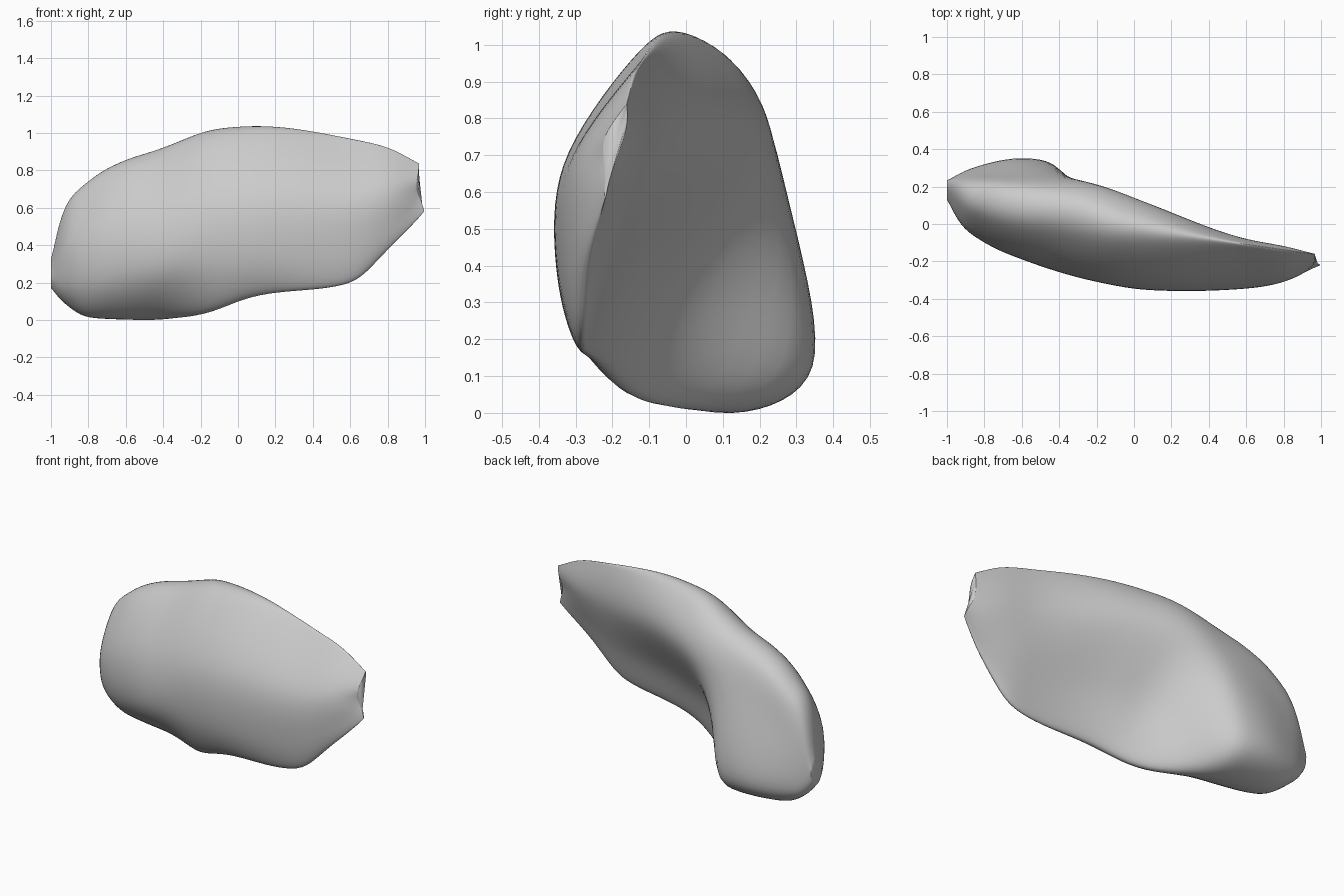
import bpy, bmesh, math

if "Cube" in bpy.data.objects:
    bpy.data.objects.remove(bpy.data.objects["Cube"])

# Cross-sections along x: x, then (y, z) of front top edge, back top edge,
# back ridge, hollow of the inner face, bottom, lower front
SECTIONS = [
    (-1.0, .19, .33, .215, .32, .235, .27, .22, .20, .17, .18, .13, .23),
    (-.93, .11, .58, .20, .58, .25, .43, .265, .14, .14, .105, .03, .19),
    (-.80, .05, .72, .20, .72, .265, .52, .315, .13, .11, .02, -.065, .18),
    (-.60, .00, .83, .18, .835, .27, .61, .35, .13, .08, .01, -.155, .21),
    (-.43, -.02, .88, .16, .89, .26, .66, .325, .13, .05, .01, -.22, .24),
    (-.30, -.05, .93, .14, .94, .24, .70, .14, .25, -.02, .015, -.26, .27),
    (-.17, -.08, .98, .10, .99, .205, .75, .01, .36, -.11, .035, -.29, .28),
    (.05, -.10, 1.01, .04, 1.01, .12, .77, -.09, .39, -.21, .12, -.335, .32),
    (.60, -.14, .945, -.10, .95, -.085, .73, -.20, .42, -.28, .20, -.335, .38),
    (.82, -.16, .905, -.135, .90, -.125, .75, -.20, .55, -.265, .41, -.295, .51),
    (.98, -.17, .835, -.16, .835, -.165, .77, -.205, .65, -.22, .59, -.22, .66),
]
RING, STEPS = 70, 72


def section_at(x):
    """Slope-limited cubic interpolation of the control sections."""
    s, n = SECTIONS, len(SECTIONS)
    i = max(k for k in range(n - 1) if s[k][0] <= x + 1e-9)
    h = s[i + 1][0] - s[i][0]
    t = (x - s[i][0]) / h

    def slope(k, c):
        if k in (0, n - 1):
            a, b = (0, 1) if k == 0 else (n - 2, n - 1)
            return (s[b][c] - s[a][c]) / (s[b][0] - s[a][0])
        h0, h1 = s[k][0] - s[k - 1][0], s[k + 1][0] - s[k][0]
        d0, d1 = (s[k][c] - s[k - 1][c]) / h0, (s[k + 1][c] - s[k][c]) / h1
        m = (d0 * h1 + d1 * h0) / (h0 + h1)
        lim = 2 * min(abs(d0), abs(d1)) if d0 * d1 > 0 else .08
        return max(-lim, min(lim, m))

    v = [(2*t**3 - 3*t*t + 1) * s[i][c] + (t**3 - 2*t*t + t) * h * slope(i, c)
         + (3*t*t - 2*t**3) * s[i + 1][c] + (t**3 - t*t) * h * slope(i + 1, c)
         for c in range(1, 13)]
    pts = list(zip(v[::2], v[1::2]))
    # Bulging front face between lower front and top edge
    (ya, za), (yb, zb) = pts[0], pts[-1]
    bulge = .15 * math.hypot(ya - yb, za - zb)
    return pts + [((ya + yb) / 2 - bulge, (za + zb) / 2 + .1 * bulge)]


def closed_spline(pts, u):
    """Point on a closed Catmull-Rom loop, u in 0..1."""
    n = len(pts)
    i, t = int(u * n), (u * n) % 1
    a, b, c, d = (pts[(i + k) % n] for k in (-1, 0, 1, 2))
    return [.5 * (2*b[j] + (c[j] - a[j]) * t + (2*a[j] - 5*b[j] + 4*c[j] - d[j]) * t*t
                  + (3*b[j] - a[j] - 3*c[j] + d[j]) * t**3) for j in (0, 1)]


# Organ body: skin the rings, denser towards both ends
bm = bmesh.new()
rings = []
for k in range(STEPS + 1):
    x = -.01 - .99 * math.cos(math.pi * k / STEPS)
    pts = section_at(min(x, .98))
    ring = []
    for j in range(RING):
        y, z = closed_spline(pts, j / RING)
        # Notched narrow tip
        w = max(0, (x - .7) / .28) ** 2
        dx = w * (.02 - .12 * (z - .58) - .03 * math.exp(-((z - .71) / .08) ** 2))
        ring.append(bm.verts.new((x + dx, y, z)))
    rings.append(ring)
for a, b in zip(rings, rings[1:]):
    for j in range(RING):
        m = (j + 1) % RING
        bm.faces.new((a[j], a[m], b[m], b[j]))
bm.faces.new(rings[0])
bm.faces.new(rings[-1])
# Even out the surface, leaving the two ends in place
inner = [v for r in rings[6:-3] for v in r]
for _ in range(6):
    bmesh.ops.smooth_vert(bm, verts=inner, factor=.5,
                          use_axis_x=False, use_axis_y=True, use_axis_z=True)
bmesh.ops.recalc_face_normals(bm, faces=bm.faces)

# Stand on the ground
low = min(v.co.z for v in bm.verts)
bmesh.ops.translate(bm, verts=bm.verts, vec=(0, 0, -low))
mesh = bpy.data.meshes.new("organ_body")
bm.to_mesh(mesh)
bm.free()
body = bpy.data.objects.new("organ_body", mesh)
bpy.context.collection.objects.link(body)
bpy.context.view_layer.objects.active = body
body.select_set(True)
bpy.ops.object.shade_smooth_by_angle(angle=math.radians(75))
